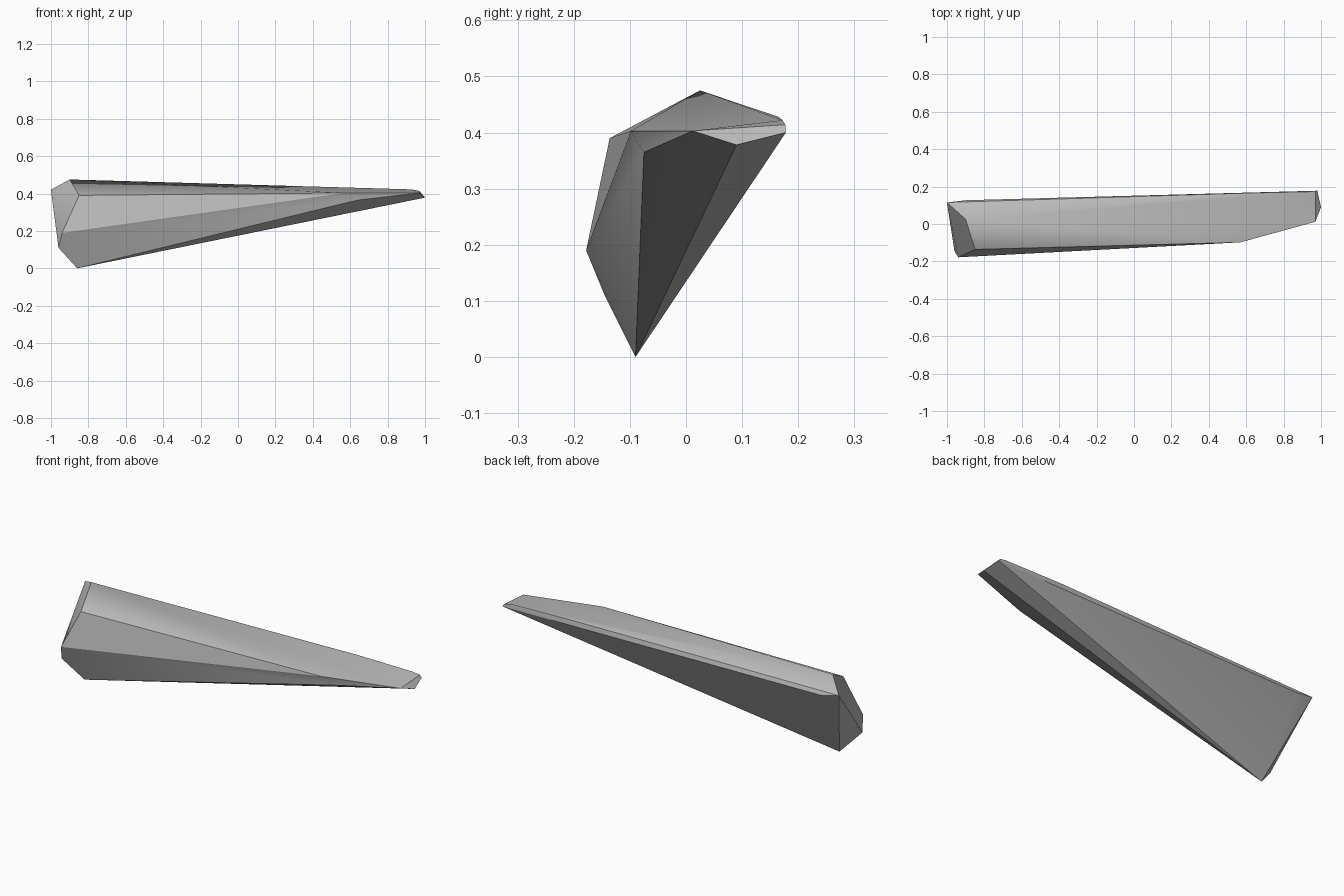
import bpy, bmesh, math

cube = bpy.data.objects.get("Cube")
if cube:
    bpy.data.objects.remove(cube)

# Plain stone colour
stone = bpy.data.materials.new("stone_grey")
stone.use_nodes = True
grey = (0.5, 0.5, 0.5, 1)
stone.diffuse_color = grey
stone.node_tree.nodes["Principled BSDF"].inputs["Base Color"].default_value = grey

# Corners of the broad chipped end
butt = [(-0.86, -0.09, 0), (-0.96, -0.145, 0.11), (-0.94, -0.178, 0.19),
        (-0.85, -0.136, 0.39), (-0.9, 0.025, 0.475), (-1, 0.115, 0.42),
        (-0.9, 0.127, 0.4)]
# Corners of the thin bevelled tip
tip = [(0.57, -0.098, 0.403), (0.64, -0.075, 0.365), (0.97, 0.012, 0.403),
       (1, 0.09, 0.378), (0.98, 0.178, 0.4), (0.97, 0.177, 0.414),
       (0.93, 0.172, 0.422), (0.6, 0.165, 0.428)]

# Shard: the tight convex skin around both ends
bm = bmesh.new()
for p in butt + tip:
    bm.verts.new(p)
hull = bmesh.ops.convex_hull(bm, input=bm.verts)
loose = {g for g in hull["geom_interior"] + hull["geom_unused"]
         if isinstance(g, bmesh.types.BMVert)}
bmesh.ops.delete(bm, geom=list(loose), context='VERTS')
bmesh.ops.recalc_face_normals(bm, faces=bm.faces)
mesh = bpy.data.meshes.new("stone_shard")
bm.to_mesh(mesh)
bm.free()
mesh.materials.append(stone)

shard = bpy.data.objects.new("stone_shard", mesh)
bpy.context.collection.objects.link(shard)
bpy.context.view_layer.objects.active = shard
shard.select_set(True)
bpy.ops.object.shade_smooth_by_angle(angle=math.radians(30))
